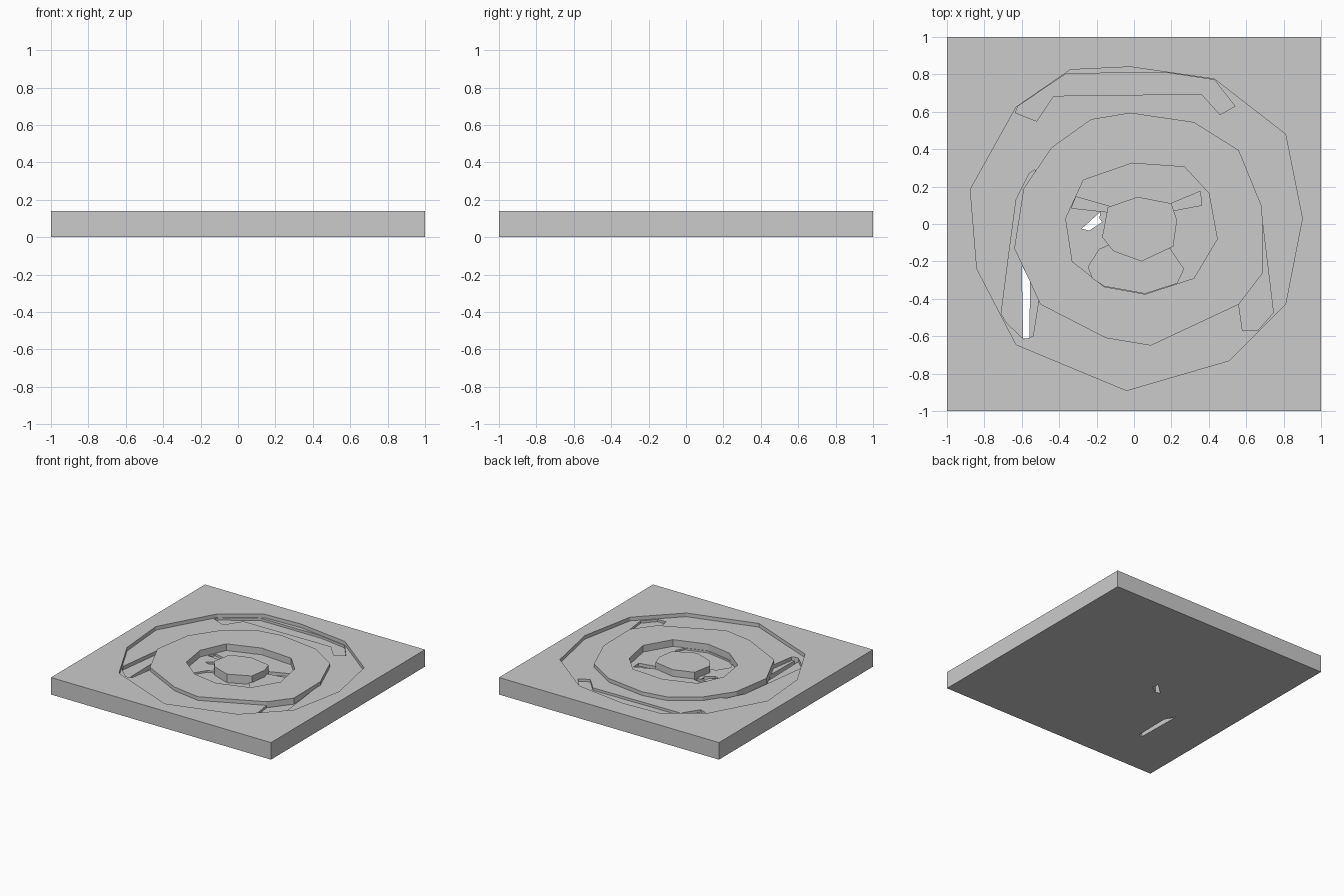
import bpy, bmesh

if "Cube" in bpy.data.objects:
    bpy.data.objects.remove(bpy.data.objects["Cube"])

TOP = 0.14


def prism(name, pts, z0, z1):
    """Vertical prism over a flat outline."""
    bm = bmesh.new()
    face = bm.faces.new([bm.verts.new((x, y, z0)) for x, y in pts])
    ext = bmesh.ops.extrude_face_region(bm, geom=[face])
    for v in ext["geom"]:
        if isinstance(v, bmesh.types.BMVert):
            v.co.z = z1
    bmesh.ops.recalc_face_normals(bm, faces=bm.faces[:])
    mesh = bpy.data.meshes.new(name)
    bm.to_mesh(mesh)
    bm.free()
    ob = bpy.data.objects.new(name, mesh)
    bpy.context.collection.objects.link(ob)
    return ob


slab = prism("stone_slab", [(-1, -1), (1, -1), (1, 1), (-1, 1)], 0, TOP)


def combine(name, pts, z0, z1, operation):
    """Apply a prism to the slab, then discard it."""
    tool = prism(name, pts, z0, z1)
    mod = slab.modifiers.new(name, 'BOOLEAN')
    mod.operation = operation
    mod.solver = 'EXACT'
    mod.object = tool
    bpy.context.view_layer.objects.active = slab
    bpy.ops.object.modifier_apply(modifier=mod.name)
    bpy.data.objects.remove(tool)


def cut(name, pts, floor):
    combine(name, pts, floor, TOP + 0.1, 'DIFFERENCE')


# Outer ring groove
cut("outer_groove", [
    (-.34, .825), (-.02, .84), (.43, .775), (.81, .48), (.9, .03), (.81, -.43),
    (.51, -.73), (-.04, -.89), (-.63, -.645), (-.84, -.24), (-.875, .185), (-.63, .625)], .11)

# Chipped, deeper areas of the outer groove
cut("back_chip", [
    (-.36, .805), (.18, .808), (.43, .77), (.54, .63), (.46, .585), (.36, .695),
    (-.43, .685), (-.52, .55), (-.635, .595), (-.62, .63)], .09)
cut("left_chip", [
    (-.53, .29), (-.56, .27), (-.63, .13), (-.67, -.17), (-.71, -.48), (-.68, -.53),
    (-.59, -.615), (-.54, -.6), (-.51, -.41), (-.45, -.3)], .08)
cut("right_chip", [(.5, -.35), (.56, -.43), (.58, -.57), (.66, -.57), (.745, -.475),
                   (.685, .02), (.6, .02)], .09)

# Raised middle ring
combine("middle_ring", [
    (-.02, .595), (.32, .545), (.56, .395), (.685, .09), (.69, -.26), (.56, -.43),
    (.09, -.65), (-.15, -.61), (-.5, -.43), (-.64, -.13), (-.59, .19), (-.44, .41),
    (-.23, .56)], .02, TOP, 'UNION')

# Inner ring groove
cut("inner_groove", [
    (-.01, .325), (.27, .305), (.4, .165), (.445, -.08), (.32, -.29), (.06, -.375),
    (-.16, -.335), (-.33, -.2), (-.365, .03), (-.27, .235)], .085)

# Chipped areas of the inner groove
cut("front_inner_chip", [
    (-.1, -.1), (-.185, -.135), (-.245, -.23), (-.22, -.29), (-.16, -.33),
    (.06, -.37), (.23, -.315), (.265, -.24), (.19, -.13), (.1, -.05)], .07)
cut("right_inner_chip", [(.1, .09), (.2, .11), (.355, .175), (.36, .1), (.15, .06)], .06)
cut("left_inner_chip", [(-.31, .145), (-.1, .085), (-.1, .06), (-.335, .085)], .065)

# Raised centre
combine("centre_disc", [
    (.02, .145), (.2, .11), (.23, .02), (.21, -.12), (.04, -.2), (-.11, -.145),
    (-.17, -.07), (-.14, .09)], .02, TOP, 'UNION')

# Cracks right through the slab
cut("long_crack", [(-.6, -.22), (-.555, -.31), (-.56, -.61), (-.593, -.613)], -.1)
cut("short_crack", [(-.28, -.025), (-.18, .065), (-.185, .03), (-.17, .01), (-.24, -.035)], -.1)
